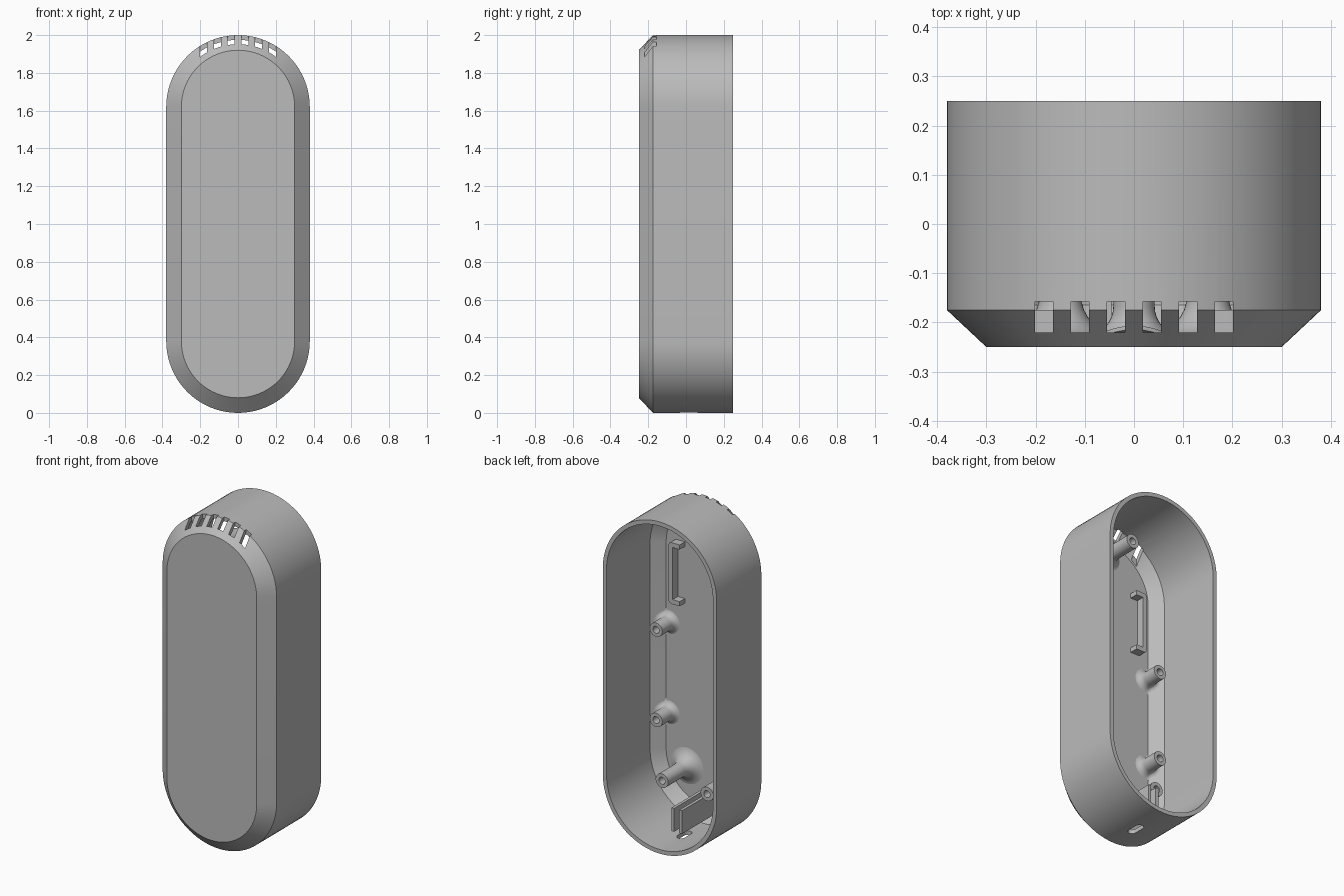
import bpy, bmesh, math

cube = bpy.data.objects.get("Cube")
if cube:
    bpy.data.objects.remove(cube, do_unlink=True)

R, MID = 0.38, 1.0             # end radius and mid height of the case
HALF = MID - R                 # half length of the straight sides
FLOOR, INNER = -0.225, 0.355   # inner floor and inner wall radius

grey = bpy.data.materials.new("grey plastic")
grey.use_nodes = True
tone = (0.5, 0.5, 0.5, 1)
grey.diffuse_color = tone
grey.node_tree.nodes["Principled BSDF"].inputs["Base Color"].default_value = tone


def finish(bm, name):
    bmesh.ops.recalc_face_normals(bm, faces=bm.faces[:])
    mesh = bpy.data.meshes.new(name)
    bm.to_mesh(mesh)
    bm.free()
    mesh.materials.append(grey)
    ob = bpy.data.objects.new(name, mesh)
    bpy.context.collection.objects.link(ob)
    return ob


def smooth(ob):
    bpy.ops.object.select_all(action='DESELECT')
    ob.select_set(True)
    bpy.context.view_layer.objects.active = ob
    bpy.ops.object.shade_smooth_by_angle(angle=math.radians(30))


def stadium(r, half, steps=40):
    """Rounded slot outline, long along its second axis."""
    pts = []
    for end in (0, 1):
        for i in range(steps + 1):
            a = math.pi * (end + i / steps)
            pts.append((r * math.cos(a), r * math.sin(a) + (half, -half)[end]))
    return pts


def loft(name, rings, caps=True):
    bm = bmesh.new()
    loops = [[bm.verts.new(p) for p in ring] for ring in rings]
    n = len(loops[0])
    for a, b in zip(loops, loops[1:]):
        for i in range(n):
            j = (i + 1) % n
            bm.faces.new((a[i], a[j], b[j], b[i]))
    if caps:
        bm.faces.new(loops[0])
        bm.faces.new(loops[-1])
    return finish(bm, name)


def box(name, x, y, z):
    bm = bmesh.new()
    bmesh.ops.create_cube(bm, size=1)
    for v in bm.verts:
        v.co = [lo + (c + 0.5) * (hi - lo) for c, (lo, hi) in zip(v.co, (x, y, z))]
    return finish(bm, name)


def surface_y(x, z):
    """Inner surface of the case: flat floor rising along the sloped edge."""
    r = math.hypot(x, max(abs(z - MID) - HALF, 0))
    return max(FLOOR, FLOOR + (r - 0.29) * 0.06 / 0.065)


def post(name, x, z, tip, fillet):
    """Hollow screw post with a flared foot that follows the inner surface."""
    outer, hole, steps = 0.042, 0.021, 32
    circle = [2 * math.pi * i / steps for i in range(steps)]
    rings = []

    def add(r, height, on_surface):
        ring = []
        for a in circle:
            px, pz = x + r * math.cos(a), z + r * math.sin(a)
            ring.append((px, height + (surface_y(px, pz) if on_surface else 0), pz))
        rings.append(ring)

    add(hole, tip - 0.09, False)
    add(hole, tip, False)
    add(outer, tip, False)
    for i in range(9):
        a = math.pi / 2 * i / 8
        add(outer + fillet * (1 - math.cos(a)), fillet * (1 - math.sin(a)) - 0.002, True)
    add(outer + fillet, -0.01, True)
    smooth(loft(name, rings))


# Hollow case, open at the back, with a sloped front edge
profile = [(0.30, -0.25), (R, -0.175), (R, 0.25),
           (INNER, 0.25), (INNER, -0.165), (0.29, FLOOR)]
case = loft("case_shell", [[(x, y, z + MID) for x, z in stadium(r, HALF)] for r, y in profile])

# Vents at the top and the port at the bottom
cutters = []
for i in range(6):
    cx = (i - 2.5) * 0.0732
    cutters.append(box("vent_cutter", (cx - 0.0185, cx + 0.0185), (-0.22, -0.157), (1.8, 2.1)))
cutters.append(loft("port_cutter", [[(x, y + 0.015, z) for x, y in stadium(0.024, 0.031, 12)]
                                    for z in (-0.1, 0.08)]))
for cutter in cutters:
    cutter.hide_render = True
    mod = case.modifiers.new("cut", 'BOOLEAN')
    mod.operation = 'DIFFERENCE'
    mod.solver = 'EXACT'
    mod.object = cutter
    bpy.context.view_layer.objects.active = case
    bpy.ops.object.modifier_apply(modifier=mod.name)
    bpy.data.objects.remove(cutter, do_unlink=True)
smooth(case)

# Screw posts and module brackets, mirrored left and right
post("top_post", 0, 1.83, -0.01, 0.06)
for side, sign in (("left", 1), ("right", -1)):
    post(side + "_upper_post", sign * 0.27, 1.144, -0.10, 0.04)
    post(side + "_middle_post", sign * 0.27, 0.60, -0.10, 0.04)
    post(side + "_lower_post", sign * 0.15, 0.31, 0.015, 0.085)

    bm = bmesh.new()
    out, back, end, top, low, t = 0.24, 0.212, 0.165, 1.655, 1.285, 0.028
    outline = [(out, low), (out, top), (end, top), (end, top - t),
               (back, top - t), (back, low + t), (end, low + t), (end, low)]
    face = bm.faces.new([bm.verts.new((sign * x, FLOOR - 0.01, z)) for x, z in outline])
    ext = bmesh.ops.extrude_face_region(bm, geom=[face])["geom"]
    bmesh.ops.translate(bm, verts=[g for g in ext if isinstance(g, bmesh.types.BMVert)],
                        vec=(0, 0.06, 0))
    corners = [e for e in bm.edges
               if all(abs(abs(v.co.x) - out) < 1e-4 for v in e.verts)
               and abs(e.verts[0].co.z - e.verts[1].co.z) < 1e-4]
    bmesh.ops.bevel(bm, geom=corners, offset=0.022, segments=5, profile=0.5, affect='EDGES')
    smooth(finish(bm, side + "_bracket"))

# Pair of thin plates that hold a board above the port
for name, x in (("left_board_guide", -0.003), ("right_board_guide", -0.055)):
    box(name, (x - 0.009, x + 0.009), (FLOOR - 0.01, 0.13), (0.09, 0.23))
